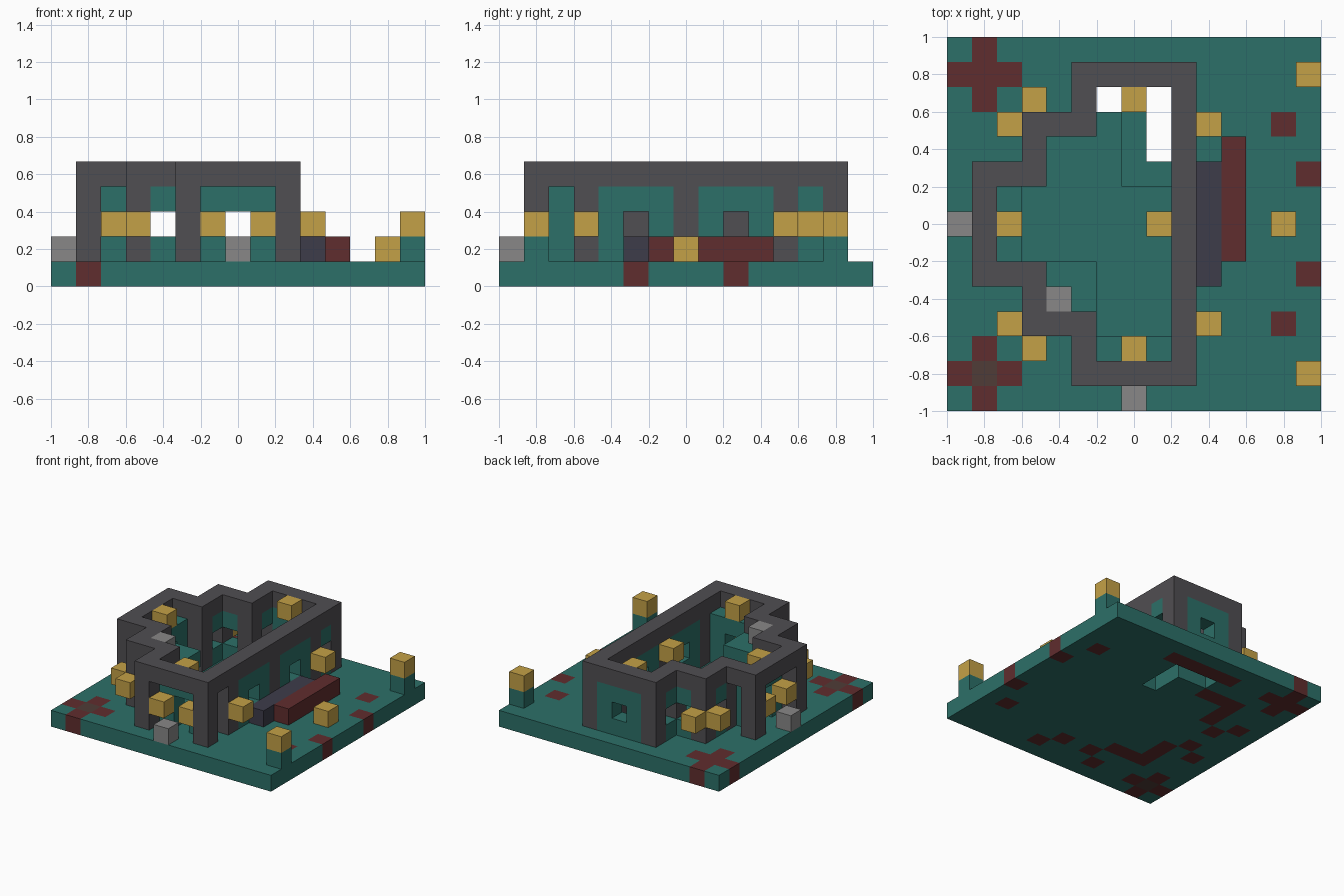
import bpy
import bmesh
from mathutils import Vector

if "Cube" in bpy.data.objects:
    bpy.data.objects.remove(bpy.data.objects["Cube"], do_unlink=True)

N = 15            # blocks along each side of the base
S = 2 / N         # size of one block


def make_material(name, hex_code):
    rgb = [int(hex_code[i:i + 2], 16) / 255 for i in (0, 2, 4)]
    lin = [c / 12.92 if c < 0.04 else ((c + 0.055) / 1.055) ** 2.4 for c in rgb]
    mat = bpy.data.materials.new(name)
    mat.use_nodes = True
    mat.diffuse_color = (*lin, 1)
    mat.node_tree.nodes["Principled BSDF"].inputs["Base Color"].default_value = (*lin, 1)
    return mat


MATS = {
    "teal": make_material("teal", "2C7068"),
    "stone": make_material("dark_stone", "504E52"),
    "gold": make_material("gold", "C4A147"),
    "red": make_material("dark_red", "602D2E"),
    "grey": make_material("light_grey", "888787"),
    "slate": make_material("slate_blue", "3D3C4A"),
    "brown": make_material("brown", "503C37"),
}

blocks = {}       # (column, row, level) -> (part, colour)


def fill(part, colour, cols, rows, levels):
    """Fill an inclusive range of blocks; a single number means one block."""
    spans = [(v, v) if isinstance(v, int) else v for v in (cols, rows, levels)]
    for i in range(spans[0][0], spans[0][1] + 1):
        for j in range(spans[1][0], spans[1][1] + 1):
            for k in range(spans[2][0], spans[2][1] + 1):
                blocks[i, j, k] = (part, colour)


def clear(cols, rows, levels):
    fill("", "", cols, rows, levels)
    for key in [k for k, v in blocks.items() if v[0] == ""]:
        del blocks[key]


# Base slab with corner crosses and scattered red tiles
fill("base", "teal", (0, 14), (0, 14), 0)
for row in (1, 13):
    fill("base", "red", (0, 2), row, 0)
    fill("base", "red", 1, (row - 1, row + 1), 0)
fill("base", "brown", 1, 1, 0)
for col, row in ((13, 3), (13, 11), (14, 5), (14, 9)):
    fill("base", "red", col, row, 0)

# Red foundations under the pillars and stepped corners
for col, row in ((5, 1), (9, 1), (6, 2), (8, 2), (1, 5), (1, 9), (2, 6), (2, 8)):
    fill("base", "red", col, row, 0)
for row, span in ((3, (3, 5)), (11, (9, 11))):
    fill("base", "red", (3, 5), row, 0)
    fill("base", "red", 3, span, 0)
fill("base", "red", (5, 9), 13, 0)

# Opening through the floor with a low rail beside it
clear((6, 8), 12, 0)
clear(8, (10, 11), 0)
fill("floor_rail", "teal", 7, (9, 11), 1)
fill("floor_rail", "teal", 8, 9, 1)

# Stone walls with a stepped outline
WALLS = [((5, 9), 1), ((5, 9), 13), (9, (1, 13)), (5, (1, 3)), (5, (11, 13)),
         ((3, 5), 3), ((3, 5), 11), (3, (3, 5)), (3, (9, 11)),
         ((1, 3), 5), ((1, 3), 9), (1, (5, 9))]
for cols, rows in WALLS:
    fill("walls", "stone", cols, rows, (1, 4))

# Teal wall panels, each with a square window in the middle
PANELS = [(9, (4, 6)), (9, (8, 10)), (9, 12), ((6, 8), 13), (5, 12),
          (4, 3), (4, 11), (3, 4), (3, 10)]
for cols, rows in PANELS:
    fill("wall_panels", "teal", cols, rows, (1, 3))
    middle = [v if isinstance(v, int) else sum(v) // 2 for v in (cols, rows)]
    clear(*middle, 2)

# Porch openings at the front and on the right side
for cols, rows in (((6, 8), 1), (1, (6, 8)), (9, 2), (5, 2), (2, 5), (2, 9)):
    clear(cols, rows, (1, 3))

# Two matching entrances: frame, lamp over it, side lamps and step
for swap in (False, True):
    def entry(part, colour, a, b, levels):
        fill(part, colour, *((b, a) if swap else (a, b)), levels)

    side = "side" if swap else "front"
    for post in (6, 8):
        entry(side + "_door_frame", "teal", post, 2, (1, 3))
        entry(side + "_door_lamps", "gold", post, 1, 2)
    entry(side + "_door_frame", "teal", 7, 2, 3)
    entry(side + "_door_lamps", "gold", 7, 2, 4)
    entry(side + "_step", "grey", 7, 0, 1)

# Corner loft with a chest
fill("loft", "teal", (4, 5), (4, 5), 3)
fill("chest", "grey", 4, 4, 4)

# Lamps on the inner and outer walls
fill("inner_lamps", "gold", 7, 12, 4)
fill("inner_lamps", "gold", 8, 7, 3)
for col, row in ((10, 3), (10, 11), (3, 2), (2, 3), (3, 12), (2, 11)):
    fill("wall_lamps", "gold", col, row, 2)

# Lamp posts and a ground lamp
for row in (1, 13):
    fill("lamp_posts", "teal", 14, row, 1)
    fill("lamp_posts", "gold", 14, row, 2)
fill("ground_lamp", "gold", 13, 7, 1)

# Benches along the outer wall
fill("inner_bench", "slate", 10, (5, 9), 1)
fill("outer_bench", "red", 11, (6, 10), 1)


def build(part):
    """Make one mesh from a part's blocks, keeping only exposed faces."""
    mine = {k: v[1] for k, v in blocks.items() if v[0] == part}
    colours = sorted(set(mine.values()))
    bm = bmesh.new()
    for key, colour in mine.items():
        centre = Vector(key) + Vector((0.5, 0.5, 0.5))
        for axis in range(3):
            for sign in (-1, 1):
                n = Vector((0, 0, 0))
                n[axis] = sign
                beside = tuple(int(key[a] + n[a]) for a in range(3))
                if beside in blocks:
                    continue
                u = Vector((0, 0, 0))
                u[(axis + 1) % 3] = 0.5
                v = n.cross(u)
                mid = centre + n / 2
                corners = (mid - u - v, mid + u - v, mid + u + v, mid - u + v)
                face = bm.faces.new([bm.verts.new(c) for c in corners])
                face.material_index = colours.index(colour)
    bmesh.ops.remove_doubles(bm, verts=bm.verts, dist=0.01)
    for vert in bm.verts:
        vert.co = Vector((vert.co.x * S - 1, vert.co.y * S - 1, vert.co.z * S))
    mesh = bpy.data.meshes.new(part)
    bm.to_mesh(mesh)
    bm.free()
    for colour in colours:
        mesh.materials.append(MATS[colour])
    bpy.context.collection.objects.link(bpy.data.objects.new(part, mesh))


for part in sorted({v[0] for v in blocks.values()}):
    build(part)
